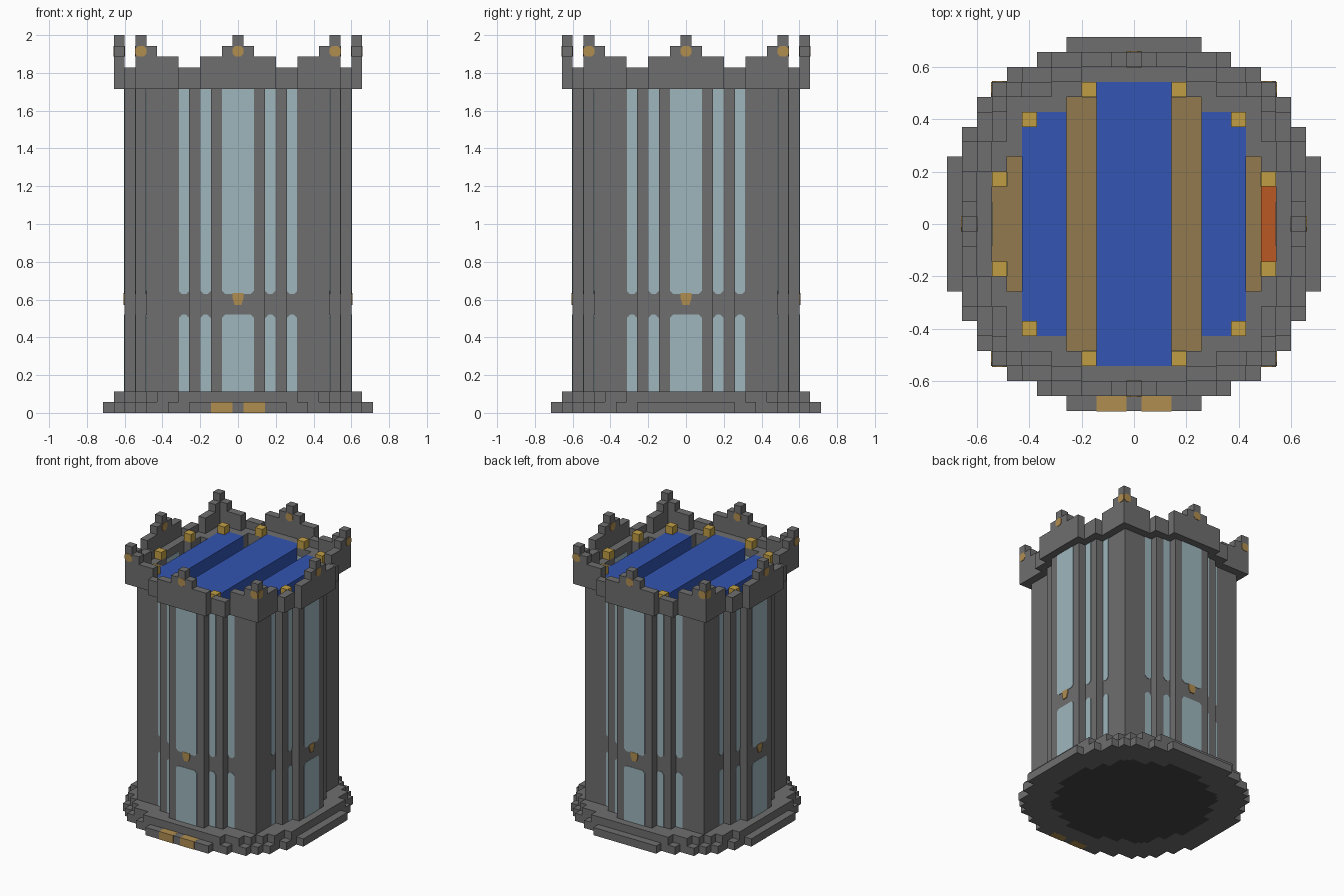
import bpy, bmesh

if "Cube" in bpy.data.objects:
    bpy.data.objects.remove(bpy.data.objects["Cube"], do_unlink=True)

U = 2 / 35  # one building block


def material(name, r, g, b):
    def lin(v):
        v /= 255
        return v / 12.92 if v < 0.04 else ((v + 0.055) / 1.055) ** 2.4
    col = (lin(r), lin(g), lin(b), 1)
    m = bpy.data.materials.new(name)
    m.use_nodes = True
    m.diffuse_color = col
    bsdf = next(n for n in m.node_tree.nodes if n.type == 'BSDF_PRINCIPLED')
    bsdf.inputs["Base Color"].default_value = col
    return m


STONE = material("grey stone", 110, 110, 112)
DARK = material("dark underside", 68, 68, 70)
GLASS = material("pale glass", 157, 182, 189)
BLUE = material("blue roof", 51, 85, 178)
TAN = material("tan timber", 146, 122, 78)
GOLD = material("gold", 192, 158, 68)
BRASS = material("dull brass", 176, 141, 80)
ORANGE = material("orange", 186, 88, 34)


def finish(name, bm, mat):
    bmesh.ops.recalc_face_normals(bm, faces=bm.faces)
    for v in bm.verts:
        v.co *= U
    me = bpy.data.meshes.new(name)
    bm.to_mesh(me)
    bm.free()
    me.materials.append(mat)
    ob = bpy.data.objects.new(name, me)
    bpy.context.collection.objects.link(ob)
    return ob


def turn(p, k):
    # quarter turns about the vertical axis
    x, y = p[:2]
    for _ in range(k):
        x, y = y, -x
    return (x, y) + tuple(p[2:])


def outline(steps):
    # stepped round plan from (half width, depth) pairs of one octant
    c = steps + [(d, w) for w, d in reversed(steps) if w != d]
    quad = []
    for i, (w, d) in enumerate(c):
        quad.append((w, d))
        if i + 1 < len(c):
            quad.append((w, c[i + 1][1]))
    return [turn(p, k) for k in range(4) for p in quad]


def solid(bm, loop_a, loop_b):
    # closed solid between two matching loops of points
    a = [bm.verts.new(p) for p in loop_a]
    b = [bm.verts.new(p) for p in loop_b]
    bm.faces.new(a)
    bm.faces.new(b)
    for i in range(len(a)):
        j = (i + 1) % len(a)
        bm.faces.new((a[i], a[j], b[j], b[i]))


def box(bm, x0, x1, y0, y1, z0, z1, k=0):
    base = [(x0, y0), (x1, y0), (x1, y1), (x0, y1)]
    solid(bm, [turn(p + (z0,), k) for p in base], [turn(p + (z1,), k) for p in base])


def panel(bm, pts, y0, y1, k):
    # wall panel: x, z polygon pushed through the wall
    solid(bm, [turn((x, y0, z), k) for x, z in pts], [turn((x, y1, z), k) for x, z in pts])


def slab(name, steps, z0, z1, mat):
    bm = bmesh.new()
    o = outline(steps)
    solid(bm, [p + (z0,) for p in o], [p + (z1,) for p in o])
    return finish(name, bm, mat)


def ring(name, outer, inner, z0, z1, mat):
    bm = bmesh.new()
    o, n = outline(outer), outline(inner)
    loops = [[bm.verts.new(p + (z,)) for p in l]
             for l, z in ((o, z0), (o, z1), (n, z1), (n, z0))]
    for a, b in zip(loops, loops[1:] + loops[:1]):
        for i in range(len(a)):
            j = (i + 1) % len(a)
            bm.faces.new((a[i], a[j], b[j], b[i]))
    return finish(name, bm, mat)


BASE = [(4.5, 12.5), (6.5, 11.5), (8.5, 10.5), (9.5, 9.5)]
STEP = [(5.5, 11.5), (7.5, 10.5), (8.5, 9.5)]
BODY = [(2.5, 10.5), (4.5, 9.5), (8.5, 8.5)]
ROOM = [(2.5, 9.5), (4.5, 8.5), (7.5, 7.5)]
CROWN = [(3.5, 11.5), (5.5, 10.5), (9.5, 9.5)]
UNDER = [(2.5, 9.5), (4.5, 8.5), (6.5, 7.5), (7, 7)]

# Plinth and tower
ring("base_ring", BASE, UNDER, 0, 1, STONE)
slab("base_underside", UNDER, 0, 1, DARK)
slab("base_step", STEP, 1, 2, STONE)
slab("tower_body", BODY, 2, 28, STONE)
ring("tower_wall_top", BODY, ROOM, 28, 30, STONE)
ring("crown_floor", CROWN, ROOM, 30, 31, STONE)

# Front plaques in the base
bm = bmesh.new()
for s in (-1, 1):
    box(bm, s * 1.5 - 1, s * 1.5 + 1, -12.53, -11.48, -0.01, 1.02)
finish("base_plaques", bm, BRASS)

# Windows: wide centre pane and two narrow panes each side, in two tiers
E, C = 0.05, 0.3
bm = bmesh.new()
for k in range(4):
    for x0, x1, d in ((-1.5, 1.5, 10.5), (2.5, 3.5, 9.5), (4.5, 5.5, 8.5),
                      (-3.5, -2.5, 9.5), (-5.5, -4.5, 8.5)):
        a, b = x0 + 0.02, x1 - 0.02
        for flat, cut, s in ((2, 9.1, 1), (30, 11, -1)):
            pts = [(a, flat), (b, flat), (b, cut - s * C), (b - C, cut),
                   (a + C, cut), (a, cut - s * C)]
            panel(bm, pts, d - 1 - E, d + E, k)
finish("windows", bm, GLASS)

# Tapered studs on the belt between the tiers
bm = bmesh.new()
for k in range(4):
    panel(bm, [(-0.5, 11.1), (0.5, 11.1), (0.5, 10.6), (0.3, 10),
               (-0.3, 10), (-0.5, 10.6)], 10.4, 10.5 + 2 * E, k)
finish("belt_studs", bm, BRASS)

# Battlements: stepped peaks at each side and corner
bm = bmesh.new()
for k in range(4):
    box(bm, -0.5, 0.5, 10.5, 11.5, 31, 35, k)
    box(bm, 8.5, 9.5, 8.5, 9.5, 31, 35, k)
    for x0, x1, y, top in ((0.5, 1.5, 11, 34), (1.5, 3.5, 11, 33), (3.5, 5.5, 10, 32),
                           (5.5, 7.5, 9, 33), (7.5, 8.5, 9, 34)):
        box(bm, x0, x1, y - 0.5, y + 0.5, 31, top, k)
        box(bm, -x1, -x0, y - 0.5, y + 0.5, 31, top, k)
finish("battlements", bm, STONE)

# Rounded gems set in the peaks
bm = bmesh.new()
for k in range(4):
    for cx, cy in ((0, 11), (9, 9), (-9, 9)):
        pts = [(cx + sx * px, 33.5 + sz * pz) for sx, sz, px, pz in (
            (1, 1, 0.5, 0.25), (1, 1, 0.25, 0.5), (-1, 1, 0.25, 0.5), (-1, 1, 0.5, 0.25),
            (-1, -1, 0.5, 0.25), (-1, -1, 0.25, 0.5), (1, -1, 0.25, 0.5), (1, -1, 0.5, 0.25))]
        panel(bm, pts, cy - 0.5 - E, cy + 0.5 + E, k)
finish("peak_gems", bm, BRASS)

# Roof: timber deck with three raised blue bars
slab("roof_deck", ROOM, 28, 29, TAN)
bm = bmesh.new()
box(bm, -2.5, 2.5, -9.5, 9.5, 29, 31)
for s in (-6, 6):
    box(bm, s - 1.5, s + 1.5, -7.5, 7.5, 29, 31)
finish("roof_bars", bm, BLUE)
bm = bmesh.new()
box(bm, 8.5, 9.5, -2.5, 2.5, 29, 29.15)
finish("roof_hatch", bm, ORANGE)

# Gold blocks around the roof edge
bm = bmesh.new()
for k in range(4):
    for x, y in ((3, 9), (7, 7), (9, 3)):
        box(bm, x - 0.5, x + 0.5, y - 0.5, y + 0.5, 31, 32, k)
finish("roof_lamps", bm, GOLD)
